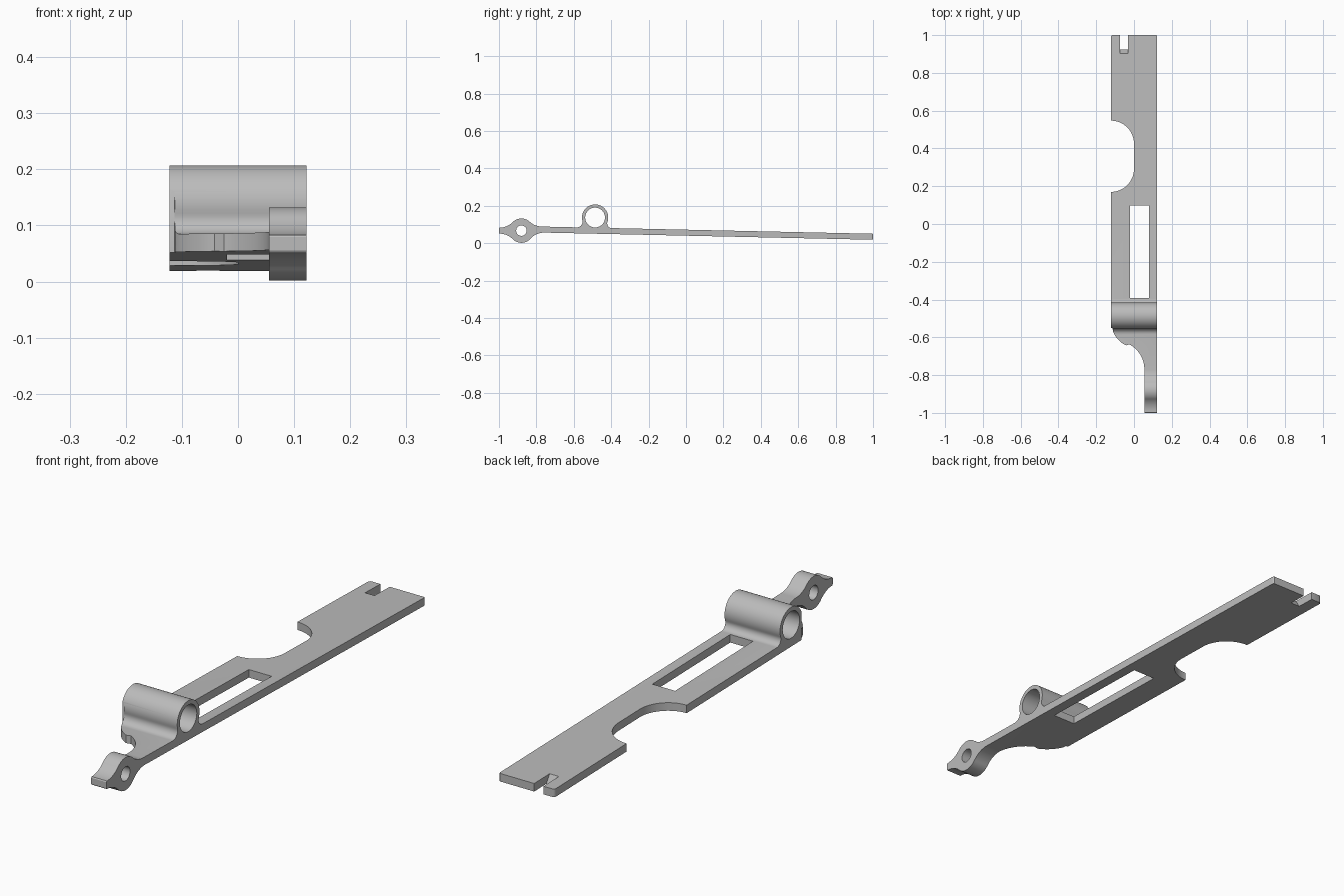
import bpy
import bmesh
from math import radians, sin, cos, atan2, sqrt, pi
from mathutils import Vector

if "Cube" in bpy.data.objects:
    bpy.data.objects.remove(bpy.data.objects["Cube"], do_unlink=True)

steel = bpy.data.materials.new("plain grey")
steel.use_nodes = True
GREY = (0.5, 0.5, 0.5, 1)
steel.diffuse_color = GREY
steel.node_tree.nodes["Principled BSDF"].inputs["Base Color"].default_value = GREY


def arc(c, r, a0, a1, n=16):
    """Points on an arc, angles in radians."""
    return [(c[0] + r * cos(a0 + (a1 - a0) * i / n),
             c[1] + r * sin(a0 + (a1 - a0) * i / n)) for i in range(n + 1)]


def prism(name, points, start, depth):
    """Extrude a closed outline along the vector depth."""
    bm = bmesh.new()
    face = bm.faces.new([bm.verts.new(start(*p)) for p in points])
    new = bmesh.ops.extrude_face_region(bm, geom=[face])["geom"]
    verts = [g for g in new if isinstance(g, bmesh.types.BMVert)]
    bmesh.ops.translate(bm, verts=verts, vec=Vector(depth))
    bmesh.ops.recalc_face_normals(bm, faces=bm.faces[:])
    mesh = bpy.data.meshes.new(name)
    bm.to_mesh(mesh)
    bm.free()
    mesh.materials.append(steel)
    obj = bpy.data.objects.new(name, mesh)
    bpy.context.collection.objects.link(obj)
    return obj


def side_prism(name, points):
    return prism(name, points, lambda y, z: (-0.122, y, z), (0.244, 0, 0))


def plan_prism(name, points):
    return prism(name, points, lambda x, y: (x, y, -0.1), (0, 0, 0.5))


def combine(target, cutter, operation):
    mod = target.modifiers.new(operation, "BOOLEAN")
    mod.operation, mod.solver, mod.object = operation, "EXACT", cutter
    bpy.context.view_layer.objects.active = target
    bpy.ops.object.modifier_apply(modifier=mod.name)
    bpy.data.objects.remove(cutter, do_unlink=True)


def plate_bottom(y):
    return 0.040 - 0.0217 * y


def plate_top(y):
    return plate_bottom(y) + 0.032


def fillet(c, R, r, z, side, up):
    """Arc blending a circle into a flat at height z: (centre, joint angle on circle)."""
    dz = z + up * r - c[1]
    dy = side * sqrt((R + r) ** 2 - dz ** 2)
    return (c[0] + dy, c[1] + dz), atan2(dz, dy)


# Side profile: pointed lug, raised tube and tapering plate
LUG, LUG_R = (-0.88, 0.067), 0.065
TUBE, TUBE_R = (-0.486, 0.137), 0.07
c1, a1 = fillet(LUG, LUG_R, 0.1, LUG[1] + 0.016, -1, 1)
c2, a2 = fillet(LUG, LUG_R, 0.1, plate_top(-0.77), 1, 1)
c3, a3 = fillet(TUBE, TUBE_R, 0.03, plate_top(-0.58), -1, 1)
c4, a4 = fillet(TUBE, TUBE_R, 0.025, plate_top(-0.40), 1, 1)
c5, a5 = fillet(LUG, LUG_R, 0.1, plate_bottom(-0.76), 1, -1)
c6, a6 = fillet(LUG, LUG_R, 0.1, LUG[1] - 0.016, -1, -1)
a3 = a3 % (2 * pi)
profile = [(-1, 0.079)]
profile += arc(c1, 0.1, -pi / 2, a1 - pi)
profile += arc(LUG, LUG_R, a1, a2, 20)[1:]
profile += arc(c2, 0.1, a2 + pi, 1.5 * pi)[1:]
profile += arc(c3, 0.03, -pi / 2, a3 - pi, 10)
profile += arc(TUBE, TUBE_R, a3, a4, 40)[1:]
profile += arc(c4, 0.025, a4 + pi, 1.5 * pi, 10)[1:]
profile += [(1, plate_top(1)), (1, plate_bottom(1))]
profile += arc(c5, 0.1, pi / 2, a5 + pi)
profile += arc(LUG, LUG_R, a5, a6, 20)[1:]
profile += arc(c6, 0.1, a6 + pi, pi / 2)[1:]
profile += [(-1, 0.055)]
bar = side_prism("slotted_lever", profile)

# Plan outline: narrow lug arm, curved shoulder, side bay and rounded rear corners
outline = [(0.13, -1.1), (0.13, 0.99)]
outline = [(0.122, -1.1)] + arc((0.112, 0.992), 0.01, 0, pi / 2, 5)
outline += arc((-0.110, 0.989), 0.012, pi / 2, pi, 5)
outline += arc((-0.122, 0.425), 0.122, pi / 2, 0, 20)
outline += arc((-0.122, 0.292), 0.122, 0, -pi / 2, 20)
outline += [(-0.122, -0.55), (-0.113, -0.552)]
outline += arc((0.015, -0.52), 0.135, radians(200), radians(245), 12)
outline += arc((-0.095, -0.77), 0.15, radians(62), 0, 14)
outline += [(0.055, -1.1)]
combine(bar, plan_prism("plan_cutter", outline), "INTERSECT")

# Cross holes through the lug and the tube
for centre, radius in ((LUG, 0.028), (TUBE, 0.053)):
    hole = prism("hole_cutter", arc(centre, radius, 0, 2 * pi, 40)[:-1],
                 lambda y, z: (-0.2, y, z), (0.4, 0, 0))
    combine(bar, hole, "DIFFERENCE")

# Long window through the plate
window = [(-0.02, -0.392), (0.08, -0.392), (0.08, 0.097), (-0.02, 0.097)]
combine(bar, plan_prism("window_cutter", window), "DIFFERENCE")

# Rear notch with a sloping inner wall
notch = [(0.905, 0.05), (0.924, 0.019), (0.985, -0.08), (1.1, -0.08),
         (1.1, 0.12), (0.862, 0.12)]
combine(bar, prism("notch_cutter", notch, lambda y, z: (-0.074, y, z),
                   (0.041, 0, 0)), "DIFFERENCE")

bpy.ops.object.select_all(action="DESELECT")
bar.select_set(True)
bpy.context.view_layer.objects.active = bar
bpy.ops.object.shade_smooth_by_angle(angle=radians(30))
